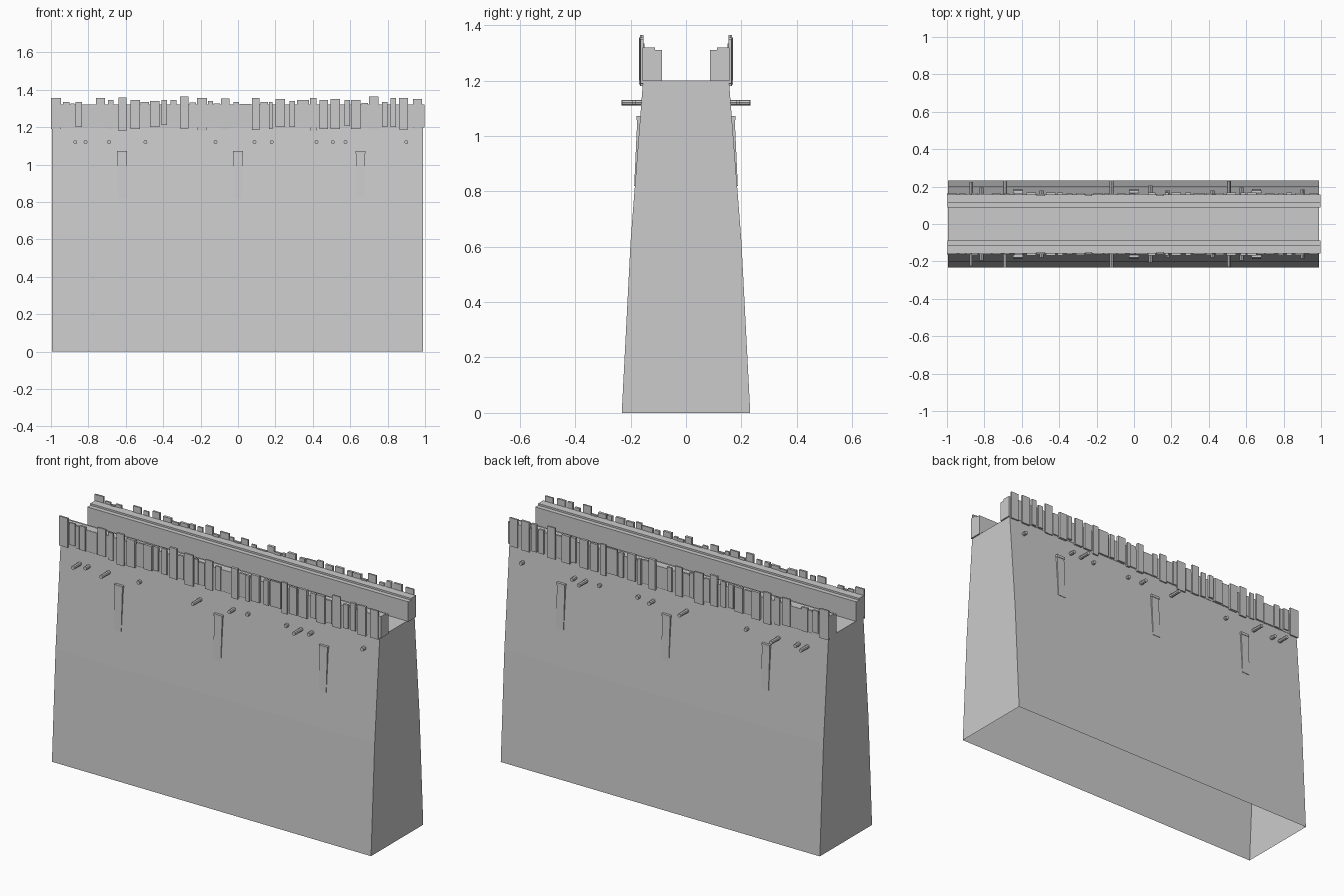
import bpy, bmesh, math, random
from mathutils import Matrix, Vector

if "Cube" in bpy.data.objects:
    bpy.data.objects.remove(bpy.data.objects["Cube"])
random.seed(4)


def finish(name, bm):
    bmesh.ops.recalc_face_normals(bm, faces=bm.faces)
    me = bpy.data.meshes.new(name)
    bm.to_mesh(me)
    bm.free()
    ob = bpy.data.objects.new(name, me)
    bpy.context.collection.objects.link(ob)
    return ob


def mirror_y(ob):
    m = ob.modifiers.new("both_sides", 'MIRROR')
    m.use_axis = (False, True, False)
    m.use_mirror_merge = False
    return ob


def box(bm, x0, x1, y0, y1, z0, z1):
    size = Matrix.Diagonal((x1 - x0, y1 - y0, z1 - z0, 1))
    mid = Matrix.Translation(((x0 + x1) / 2, (y0 + y1) / 2, (z0 + z1) / 2))
    bmesh.ops.create_cube(bm, size=1, matrix=mid @ size)


def prism(bm, profile, x0, x1, open_edge=False):
    """Extrude a (y, z) profile along x; open_edge drops the closing side."""
    a = [bm.verts.new((x0, y, z)) for y, z in profile]
    b = [bm.verts.new((x1, y, z)) for y, z in profile]
    bm.faces.new(a)
    bm.faces.new(b[::-1])
    n = len(profile)
    for i in range(n - 1 if open_edge else n):
        j = (i + 1) % n
        bm.faces.new((a[i], b[i], b[j], a[j]))


# Battered wall body, open underneath
bm = bmesh.new()
half = [(0.232, 0), (0.2, 0.62), (0.155, 1.2)]
prism(bm, half + [(-y, z) for y, z in reversed(half)], -0.995, 0.99, True)
finish("wall_body", bm)

# Stepped parapet along each edge
bm = bmesh.new()
prism(bm, [(-0.157, 1.198), (-0.157, 1.32), (-0.112, 1.32), (-0.112, 1.31),
           (-0.087, 1.31), (-0.087, 1.198)], -0.998, 0.998)
mirror_y(finish("parapet", bm))

# Uneven upright planks: left, right, bottom, top
planks = [
    (-1, -.945, 1.19, 1.355), (-.935, -.9, 1.21, 1.335), (-.87, -.835, 1.2, 1.335),
    (-.76, -.71, 1.2, 1.355), (-.695, -.665, 1.19, 1.345), (-.64, -.595, 1.18, 1.357),
    (-.575, -.525, 1.19, 1.345), (-.47, -.42, 1.2, 1.34), (-.41, -.38, 1.21, 1.345),
    (-.36, -.33, 1.2, 1.345), (-.31, -.265, 1.193, 1.365), (-.22, -.165, 1.18, 1.355),
    (-.16, -.135, 1.2, 1.34), (-.09, -.045, 1.188, 1.353), (-.025, .005, 1.2, 1.335),
    (.075, .115, 1.185, 1.355), (.165, .185, 1.19, 1.335), (.2, .25, 1.2, 1.35),
    (.275, .305, 1.2, 1.34), (.315, .38, 1.2, 1.345), (.385, .42, 1.18, 1.355),
    (.435, .48, 1.19, 1.345), (.495, .545, 1.19, 1.35), (.57, .6, 1.205, 1.345),
    (.605, .655, 1.19, 1.345), (.7, .75, 1.188, 1.365), (.77, .8, 1.2, 1.335),
    (.815, .845, 1.2, 1.355), (.86, .91, 1.188, 1.355), (.935, .985, 1.19, 1.35)]
bm = bmesh.new()
for x0, x1, z0, z1 in planks:
    box(bm, x0, x1, -random.uniform(0.162, 0.17), -0.154, z0, z1)
mirror_y(finish("planks", bm))

# Low filler boards between the planks
bm = bmesh.new()
for (_, a, _, _), (b, _, _, _) in zip(planks, planks[1:]):
    if b - a > 0.03:
        box(bm, a + 0.005, b - 0.005, -0.161, -0.15, 1.2, random.uniform(1.318, 1.335))
mirror_y(finish("filler_boards", bm))

# Projecting round pegs: x position, reach
pegs = [(-.87, .225), (-.815, .195), (-.69, .232), (-.495, .18), (-.12, .232),
        (.088, .205), (.18, .178), (.42, .178), (.507, .23), (.575, .195), (.9, .185)]
bm = bmesh.new()
for x, reach in pegs:
    mid = Matrix.Translation((x, -(reach + 0.14) / 2, 1.12))
    bmesh.ops.create_cone(bm, cap_ends=True, segments=8, radius1=0.0105, radius2=0.0105,
                          depth=reach - 0.14,
                          matrix=mid @ Matrix.Rotation(math.pi / 2, 4, 'X'))
mirror_y(finish("pegs", bm))

# Slim chutes that taper down into the wall face
bm = bmesh.new()
for x in (-.62, 0, .655):
    prism(bm, [(-0.155, 1.06), (-0.176, 1.06), (-0.187, 0.82), (-0.17, 0.82)],
          x - 0.024, x + 0.024)
    box(bm, x - 0.026, x + 0.026, -0.179, -0.155, 1.058, 1.072)
mirror_y(finish("chutes", bm))
